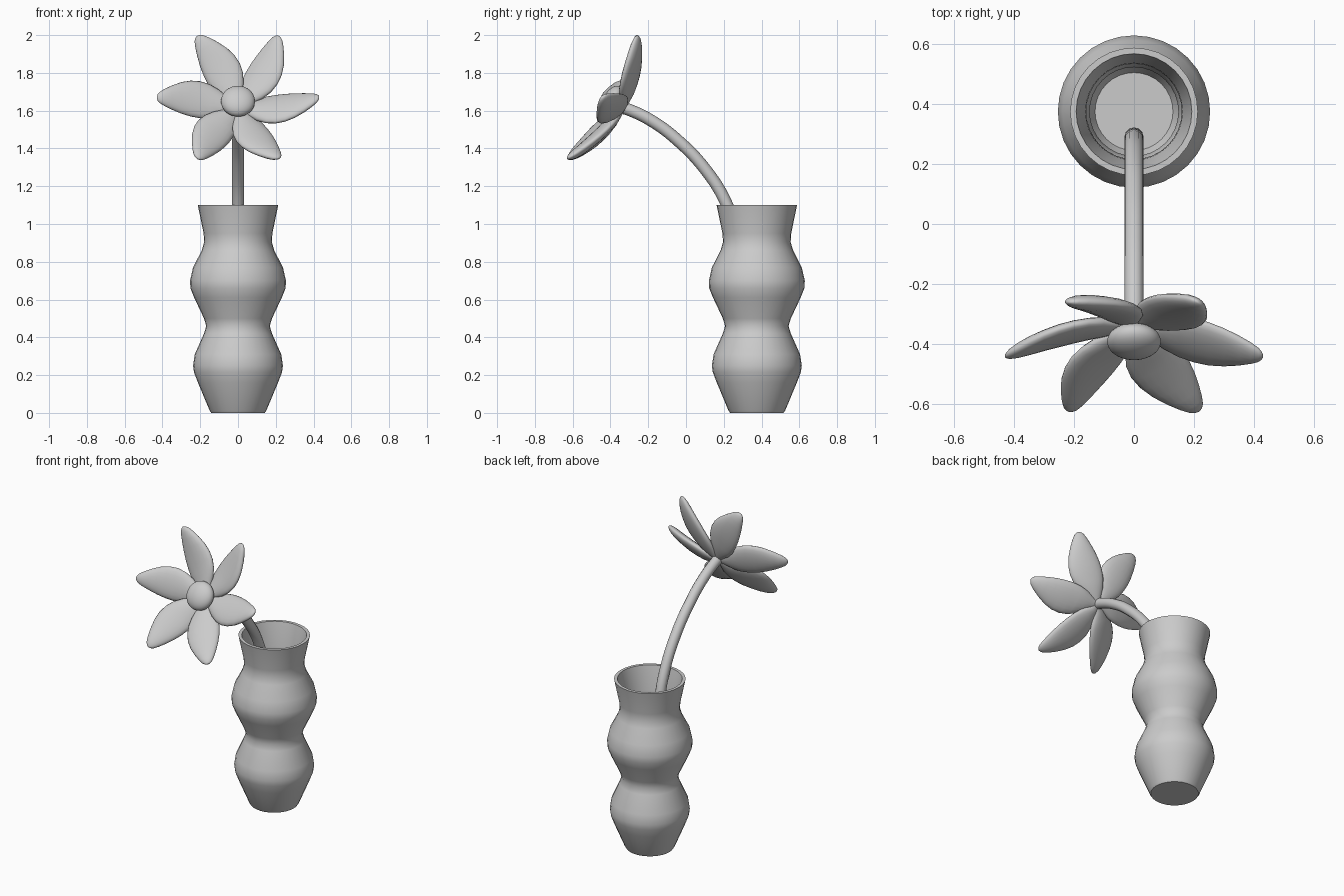
import bpy
import bmesh
import math
from mathutils import Matrix, Vector

cube = bpy.data.objects.get("Cube")
if cube:
    bpy.data.objects.remove(cube, do_unlink=True)

# One plain clay colour for everything
grey = bpy.data.materials.new("light_grey")
grey.use_nodes = True
colour = (0.6, 0.6, 0.6, 1)
grey.diffuse_color = colour
grey.node_tree.nodes["Principled BSDF"].inputs["Base Color"].default_value = colour


def finish(obj, angle=40):
    """Assign the material and shade smooth with sharp edges kept."""
    obj.data.materials.clear()
    obj.data.materials.append(grey)
    bpy.ops.object.select_all(action="DESELECT")
    obj.select_set(True)
    bpy.context.view_layer.objects.active = obj
    bpy.ops.object.shade_smooth_by_angle(angle=math.radians(angle))


def mesh_object(name, bm):
    bmesh.ops.recalc_face_normals(bm, faces=bm.faces)
    mesh = bpy.data.meshes.new(name)
    bm.to_mesh(mesh)
    bm.free()
    obj = bpy.data.objects.new(name, mesh)
    bpy.context.collection.objects.link(obj)
    return obj


def interpolate(table, x):
    for (x0, y0), (x1, y1) in zip(table, table[1:]):
        if x <= x1:
            return y0 + (y1 - y0) * (x - x0) / (x1 - x0)
    return table[-1][1]


# Vase: a lathed double bulge with a thin wall and an open top
outer = [(0.142, 0), (0.15, 0.012), (0.212, 0.16), (0.233, 0.215), (0.238, 0.25),
         (0.229, 0.31), (0.18, 0.42), (0.168, 0.46), (0.18, 0.5), (0.232, 0.61),
         (0.252, 0.66), (0.254, 0.7), (0.238, 0.77), (0.192, 0.86), (0.179, 0.905),
         (0.182, 0.95), (0.213, 1.1)]
WALL = 0.02
inner = [(r - WALL, max(z, WALL)) for r, z in reversed(outer[1:])]
profile = [(0, 0)] + outer + inner + [(0, WALL)]
bm = bmesh.new()
points = [bm.verts.new((r, 0, z)) for r, z in profile]
edges = [bm.edges.new(pair) for pair in zip(points, points[1:])]
bmesh.ops.spin(bm, geom=points + edges, cent=(0, 0, 0), axis=(0, 0, 1),
               angle=math.tau, steps=32, use_merge=False)
bmesh.ops.remove_doubles(bm, verts=bm.verts, dist=0.0005)
vase = mesh_object("vase", bm)
vase.location.y = 0.375
finish(vase)

# Stem: a round tube rising from the vase and arching forward
path = [(0.288, 0.04), (0.288, 0.6), (0.272, 0.92), (0.215, 1.106), (0.1, 1.292),
        (-0.052, 1.45), (-0.18, 1.545), (-0.29, 1.6), (-0.35, 1.62)]
curve = bpy.data.curves.new("stem", "CURVE")
curve.dimensions = "3D"
curve.bevel_depth = 0.032
curve.bevel_resolution = 4
curve.resolution_u = 6
curve.use_fill_caps = True
spline = curve.splines.new("BEZIER")
spline.bezier_points.add(len(path) - 1)
for point, (y, z) in zip(spline.bezier_points, path):
    point.co = (0, y, z)
    point.handle_left_type = point.handle_right_type = "AUTO"
stem = bpy.data.objects.new("stem", curve)
bpy.context.collection.objects.link(stem)
bpy.ops.object.select_all(action="DESELECT")
stem.select_set(True)
bpy.context.view_layer.objects.active = stem
bpy.ops.object.convert(target="MESH")
finish(bpy.context.view_layer.objects.active)

# Flower head frame: tilted to face forward and up
TILT = Matrix.Rotation(math.radians(60.6), 4, "X")
HEAD = Matrix.Translation((0, -0.44, 1.67)) @ TILT

# Petals: lofted ellipses, cupped forward, bowed sideways and twisted
LENGTH = 0.43
START = 0.02
TWIST = math.radians(-15)
half_width = [(0, 0.02), (0.05, 0.042), (0.1, 0.075), (0.15, 0.094), (0.2, 0.101),
              (0.25, 0.098), (0.3, 0.086), (0.35, 0.066), (0.39, 0.046),
              (0.415, 0.03), (0.425, 0.018), (0.43, 0.006)]
half_depth = [(0, 0.018), (0.1, 0.029), (0.25, 0.031), (0.35, 0.028),
              (0.4, 0.022), (0.42, 0.014), (0.43, 0.005)]
stations = [START, 0.05, 0.1, 0.15, 0.2, 0.25, 0.3, 0.35, 0.39, 0.415, 0.425, LENGTH]
SIDES = 20


def build_petal(name, angle):
    bm = bmesh.new()
    rings = []
    for r in stations:
        w, d = interpolate(half_width, r), interpolate(half_depth, r)
        bow = -0.03 * math.sin(math.pi * r / LENGTH)
        lift = 0.115 * ((r / LENGTH) ** 1.7 - 1)
        twist = Matrix.Rotation(TWIST, 4, "X")
        ring = []
        for i in range(SIDES):
            a = math.tau * i / SIDES
            offset = twist @ Vector((0, bow + w * math.cos(a), d * math.sin(a)))
            ring.append(bm.verts.new(offset + Vector((r, 0, lift))))
        rings.append(ring)
    for low, high in zip(rings, rings[1:]):
        for i in range(SIDES):
            j = (i + 1) % SIDES
            bm.faces.new((low[i], low[j], high[j], high[i]))
    bm.faces.new(rings[0])
    bm.faces.new(rings[-1])
    petal = mesh_object(name, bm)
    petal.matrix_world = HEAD @ Matrix.Rotation(angle, 4, "Z")
    finish(petal, 80)


for k in range(6):
    build_petal(f"petal_{k + 1}", k * math.tau / 6)

# Flower centre: a flattened ball
bm = bmesh.new()
bmesh.ops.create_uvsphere(bm, u_segments=32, v_segments=16, radius=1)
bmesh.ops.scale(bm, vec=(0.09, 0.09, 0.05), verts=bm.verts)
centre = mesh_object("flower_centre", bm)
centre.matrix_world = Matrix.Translation((0, -0.392, 1.65)) @ TILT
finish(centre)
